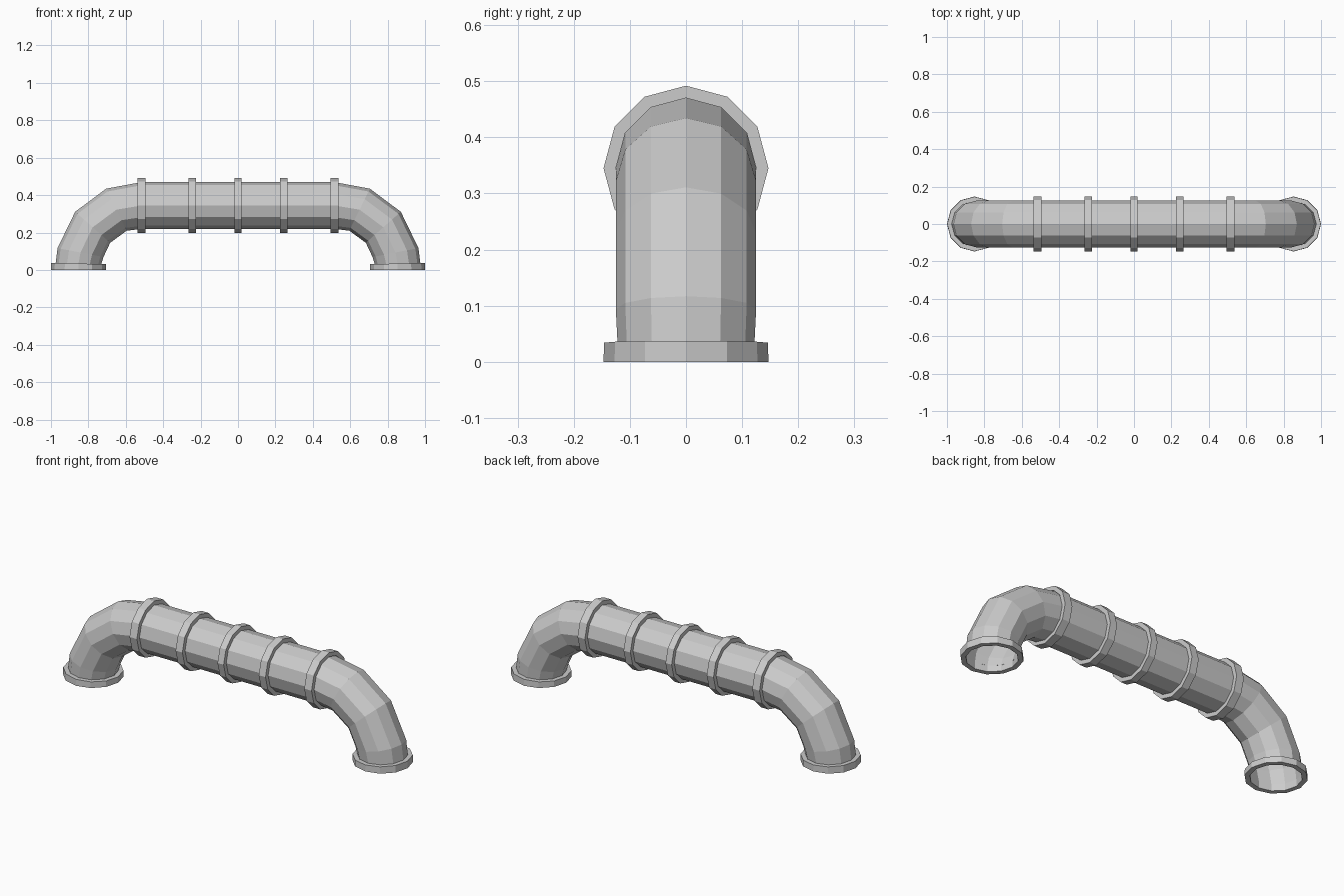
import bpy, bmesh
from math import sin, cos, pi, radians

if "Cube" in bpy.data.objects:
    bpy.data.objects.remove(bpy.data.objects["Cube"])

SIDES = 12
PIPE_R, RING_R = 0.125, 0.147
AXIS_Z = 0.345
FOOT_X = 0.853


def sweep(name, sections):
    """Skin 12-sided circles; each section is (x, z, downward tilt in degrees, radius)."""
    bm = bmesh.new()
    loops = []
    for x, z, tilt, r in sections:
        t = radians(tilt)
        loop = []
        for i in range(SIDES):
            a = 2 * pi * i / SIDES
            loop.append(bm.verts.new((x + r * cos(a) * sin(t),
                                      r * sin(a),
                                      z + r * cos(a) * cos(t))))
        loops.append(loop)
    for p, q in zip(loops, loops[1:]):
        for i in range(SIDES):
            j = (i + 1) % SIDES
            bm.faces.new((p[i], p[j], q[j], q[i]))
    bmesh.ops.recalc_face_normals(bm, faces=bm.faces)
    mesh = bpy.data.meshes.new(name)
    bm.to_mesh(mesh)
    bm.free()
    obj = bpy.data.objects.new(name, mesh)
    bpy.context.collection.objects.link(obj)
    return obj


# Pipe: straight run and elbow on the right, mirrored to the left, ends open
right = [(0.513, AXIS_Z, 0, PIPE_R),
         (0.650, 0.322, 26, PIPE_R),
         (0.777, 0.228, 48.5, PIPE_R),
         (0.842, 0.093, 79, PIPE_R),
         (FOOT_X, 0.033, 88.5, 0.122),
         (FOOT_X, 0.0, 90, 0.122)]
left = [(-x, z, -t, r) for x, z, t, r in reversed(right)]
sweep("pipe", left + right)

# Raised collars along the straight run
for n, (x, w) in enumerate([(-0.515, 0.043), (-0.245, 0.04), (0, 0.036),
                            (0.245, 0.04), (0.515, 0.043)]):
    sweep(f"collar_{n + 1}", [(x - w / 2, AXIS_Z, 0, PIPE_R),
                              (x - w / 2, AXIS_Z, 0, RING_R),
                              (x + w / 2, AXIS_Z, 0, RING_R),
                              (x + w / 2, AXIS_Z, 0, PIPE_R)])

# Flanges at the two open feet
for side, label in ((-1, "left"), (1, "right")):
    x = side * FOOT_X
    sweep(f"{label}_flange", [(x, 0.034, side * 88.7, 0.122),
                              (x, 0.034, side * 88.7, RING_R - 0.001),
                              (x, 0.0, side * 90, RING_R),
                              (x, 0.0, side * 90, 0.122)])
